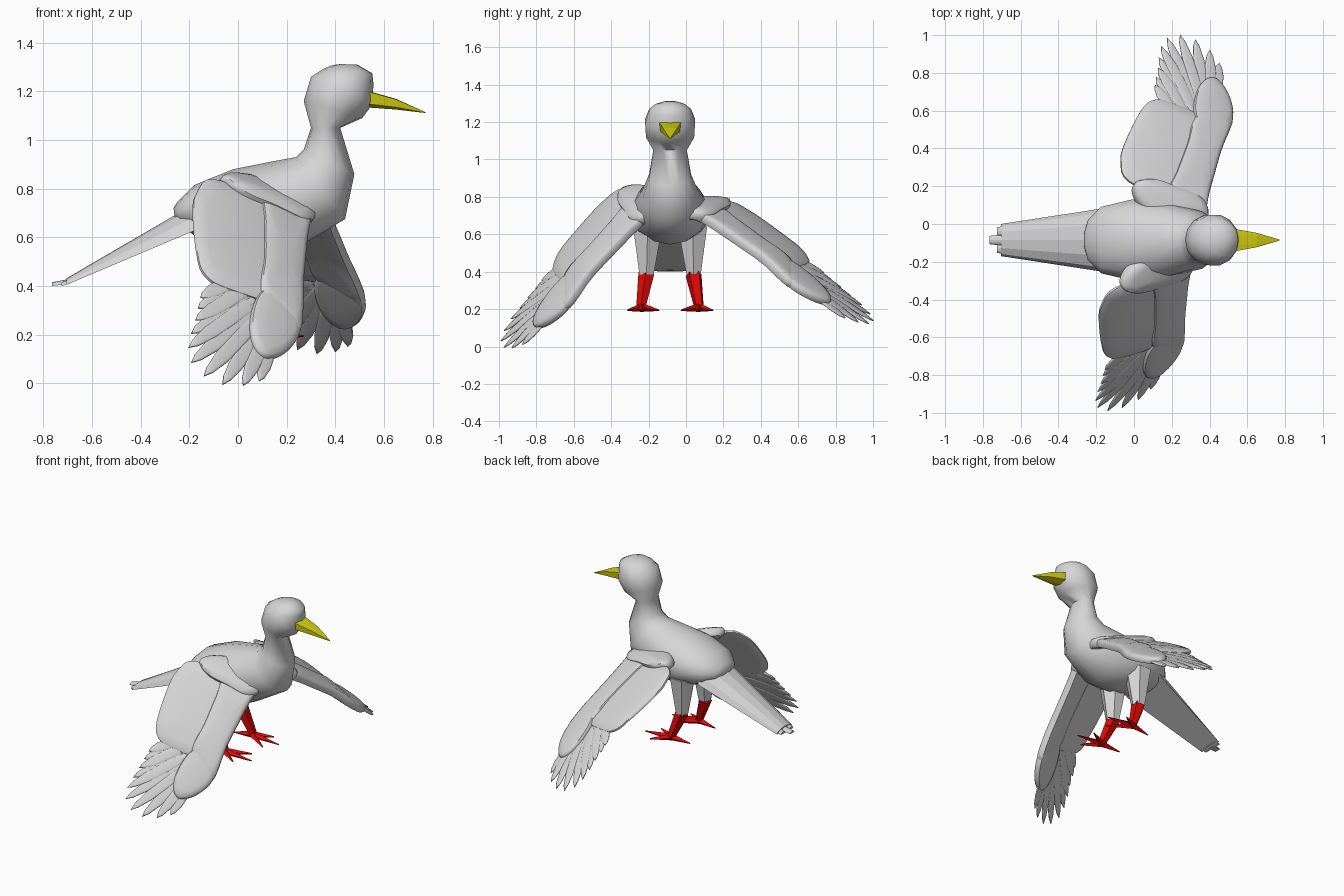
import bpy, bmesh, math
from mathutils import Vector

if "Cube" in bpy.data.objects:
    bpy.data.objects.remove(bpy.data.objects["Cube"], do_unlink=True)


def material(name, rgb):
    m = bpy.data.materials.new(name)
    m.use_nodes = True
    m.diffuse_color = (*rgb, 1)
    m.node_tree.nodes["Principled BSDF"].inputs["Base Color"].default_value = (*rgb, 1)
    return m


GREY = material("plumage grey", (0.67, 0.67, 0.67))
YELLOW = material("beak yellow", (0.68, 0.65, 0.005))
RED = material("leg red", (0.72, 0.002, 0.002))
MID = -0.085  # y of the body's middle plane


def loft(name, rings, mat, smooth=None):
    """Skin equal-sized rings of points and close both ends."""
    bm = bmesh.new()
    loops = [[bm.verts.new(p) for p in ring] for ring in rings]
    n = len(loops[0])
    for a, b in zip(loops, loops[1:]):
        for i in range(n):
            j = (i + 1) % n
            bm.faces.new((a[i], a[j], b[j], b[i]))
    bm.faces.new(loops[0])
    bm.faces.new(loops[-1])
    bmesh.ops.recalc_face_normals(bm, faces=bm.faces)
    me = bpy.data.meshes.new(name)
    bm.to_mesh(me)
    bm.free()
    me.materials.append(mat)
    ob = bpy.data.objects.new(name, me)
    bpy.context.collection.objects.link(ob)
    if smooth:
        bpy.ops.object.select_all(action="DESELECT")
        ob.select_set(True)
        bpy.context.view_layer.objects.active = ob
        bpy.ops.object.shade_smooth_by_angle(angle=math.radians(smooth))
    return ob


def taper(name, a, b, ra, rb, mat, sides=5):
    """Tapered limb from a to b."""
    a, b = Vector(a), Vector(b)
    rot = (b - a).to_track_quat("Z", "Y")
    ring = [Vector((math.cos(t), math.sin(t), 0))
            for t in (math.tau * i / sides for i in range(sides))]
    return loft(name, [[p + rot @ (c * r) for c in ring] for p, r in ((a, ra), (b, rb))], mat)


# Body, neck and head: top point, bottom point (x, z) and half width of each ring
BODY = [
    ((-0.265, 0.72), (-0.26, 0.68), 0.04),
    ((-0.25, 0.745), (-0.235, 0.65), 0.11),
    ((-0.18, 0.815), (-0.17, 0.60), 0.18),
    ((-0.02, 0.88), (0.0, 0.555), 0.22),
    ((0.13, 0.91), (0.22, 0.545), 0.2),
    ((0.24, 0.93), (0.44, 0.675), 0.155),
    ((0.27, 0.96), (0.478, 0.86), 0.115),
    ((0.30, 1.05), (0.42, 1.05), 0.092),
    ((0.27, 1.16), (0.51, 1.09), 0.132),
    ((0.30, 1.26), (0.555, 1.15), 0.137),
    ((0.35, 1.292), (0.556, 1.235), 0.115),
    ((0.39, 1.308), (0.552, 1.274), 0.083),
    ((0.42, 1.312), (0.49, 1.31), 0.03),
]
SIDES = 14
rings = []
for top, bottom, half in BODY:
    t, b = Vector((top[0], MID, top[1])), Vector((bottom[0], MID, bottom[1]))
    rings.append([(t + b) / 2 + (t - b) / 2 * math.cos(a) + Vector((0, half * math.sin(a), 0))
                  for a in (math.tau * i / SIDES for i in range(SIDES))])
loft("body_and_head", rings, GREY, 75)

# Beak: flat on top with a keel below
loft("beak", [[Vector((x, MID + y * w, z + dz * w)) for y, dz in
               ((-1, 0.5), (-0.5, 0.55), (0.5, 0.55), (1, 0.5), (0.9, -0.35), (0, -0.6), (-0.9, -0.35))]
              for x, z, w in ((0.53, 1.17, 0.06), (0.65, 1.148, 0.038), (0.77, 1.113, 0.003))], YELLOW)


# Tail: arched wedge with short feather ends
def tail_ring(x, top, low, half, y=MID):
    return [Vector((x, y + half * math.cos(a), low + (top - low) * math.sin(a)))
            for a in (math.pi * i / 6 for i in range(7))]


loft("tail", [tail_ring(-0.15, 0.755, 0.64, 0.17), tail_ring(-0.705, 0.432, 0.405, 0.085)], GREY)
for i, (dy, length) in enumerate(((-0.045, 0.02), (0, 0.06), (0.045, 0.02))):
    loft(f"tail_feather_{i}", [tail_ring(-0.69, 0.43, 0.41, 0.03, MID + dy),
                              tail_ring(-0.705 - length, 0.415, 0.4, 0.022, MID + dy)], GREY)

# Legs and feet
for side, s in (("left", 1), ("right", -1)):
    def at(x, y, z):
        return (x, MID + s * y, z)
    taper(f"{side}_thigh", at(0, 0.12, 0.64), at(0, 0.126, 0.385), 0.09, 0.044, GREY, 6)
    taper(f"{side}_shank", at(0, 0.126, 0.387), at(0.07, 0.156, 0.205), 0.045, 0.026, RED)
    for i, (x, y) in enumerate(((0.27, 0.15), (0.21, 0.06), (0.18, 0.228), (-0.07, 0.14))):
        taper(f"{side}_toe_{i}", at(0.06, 0.152, 0.209), at(x, y, 0.194), 0.024, 0.004, RED, 4)

# Wing outlines: u runs from shoulder to tip, v from leading to trailing edge
SECONDARIES = [(-0.05, 0.42), (-0.05, 0.1), (0.1, 0.04), (0.45, 0.04), (0.51, 0.12), (0.52, 0.34),
               (0.49, 0.43), (0.4, 0.475), (0.17, 0.505), (0.05, 0.495)]
FOREARM = [(-0.08, 0), (0.1, -0.005), (0.36, 0), (0.6, -0.01), (0.57, 0.1), (0.48, 0.19),
           (0.3, 0.19), (0.1, 0.2), (-0.05, 0.2)]
HAND = [(0.42, 0.1), (0.46, 0.02), (0.6, -0.01), (0.72, 0.04), (0.79, 0.12), (0.77, 0.18),
        (0.68, 0.215), (0.55, 0.21), (0.46, 0.17)]
SHOULDER = [(-0.05, 0.39), (0.005, 0.3), (0.015, 0.16), (0.02, 0.03), (-0.03, -0.03), (-0.12, -0.04),
            (-0.18, 0.02), (-0.2, 0.13), (-0.16, 0.28), (-0.11, 0.37)]
# Feather tips, fanned from the front of the wing tip to its trailing edge
TIPS = [(0.91, 0.14), (0.965, 0.21), (0.995, 0.3), (0.985, 0.385), (0.935, 0.445), (0.865, 0.465),
        (0.79, 0.46), (0.72, 0.45), (0.655, 0.445), (0.6, 0.44)]


def smooth_outline(points, steps=4):
    """Closed Catmull-Rom curve through the points."""
    pts, out = [Vector(p) for p in points], []
    n = len(pts)
    for i in range(n):
        a, b, c, d = (pts[(i + k) % n] for k in (-1, 0, 1, 2))
        for k in range(steps):
            t = k / steps
            out.append(b + (c - a) * t / 2 + (2 * a - 5 * b + 4 * c - d) * t * t / 2
                       + (3 * b - a - 3 * c + d) * t ** 3 / 2)
    return out


def leaf(base, tip, width):
    base, tip = Vector(base), Vector(tip)
    along = tip - base
    across = Vector((-along.y, along.x)).normalized() * width
    stations = ((0, 0.8), (0.4, 1), (0.7, 0.95), (0.9, 0.55))
    right = [base + along * t + across * w for t, w in stations]
    left = [base + along * t - across * w for t, w in reversed(stations)]
    return right + [tip] + left


def plate(name, outline, place, lift, thick):
    """Pillow-shaped plate: the outline shrinks while its height grows, above and below."""
    mid = sum(outline, Vector((0, 0))) / len(outline)
    half = ((1, 0.35), (0.95, 0.75), (0.75, 0.95), (0.3, 1))
    profile = [(k, -h) for k, h in reversed(half)] + list(half)
    loft(name, [[place(mid + (p - mid) * k, lift + h * thick) for p in outline]
                for k, h in profile], GREY, 50)


# Each wing is placed by its shoulder, wrist and trailing corner
POSES = {
    "left": ((0.37, 0.10, 0.68), (0.525, 0.595, 0.335), (-0.05, 0.37, 0.69)),
    "right": ((0.28, -0.25, 0.66), (0.25, -0.68, 0.20), (-0.18, -0.47, 0.74)),
}
for side, pose in POSES.items():
    origin, wrist, corner = map(Vector, pose)
    U = (wrist - origin).normalized()
    V = (corner - origin) - U * (corner - origin).dot(U)
    V.normalize()
    W = U.cross(V)
    if W.z < 0:
        W.negate()

    def place(p, w):
        droop = 0.12 * max(0, p.x - 0.4) + 0.45 * max(0, -0.04 - p.x)
        camber = 0.25 * p.y * (0.5 - p.y)
        return origin + U * p.x + V * p.y + W * (w + camber - droop)

    plate(f"{side}_wing_secondaries", smooth_outline(SECONDARIES), place, 0, 0.018)
    plate(f"{side}_wing_forearm", smooth_outline(FOREARM), place, 0.003, 0.03)
    plate(f"{side}_wing_hand", smooth_outline(HAND), place, 0.003, 0.027)
    plate(f"{side}_wing_shoulder", smooth_outline(SHOULDER), place, 0.005, 0.04)
    for i, tip in enumerate(TIPS):
        f = i / (len(TIPS) - 1)
        base = (0.64 - 0.2 * f, 0.1 + 0.18 * f)
        plate(f"{side}_wing_feather_{i}", leaf(base, tip, 0.032), place, -0.004 + 0.002 * (i % 2), 0.007)
